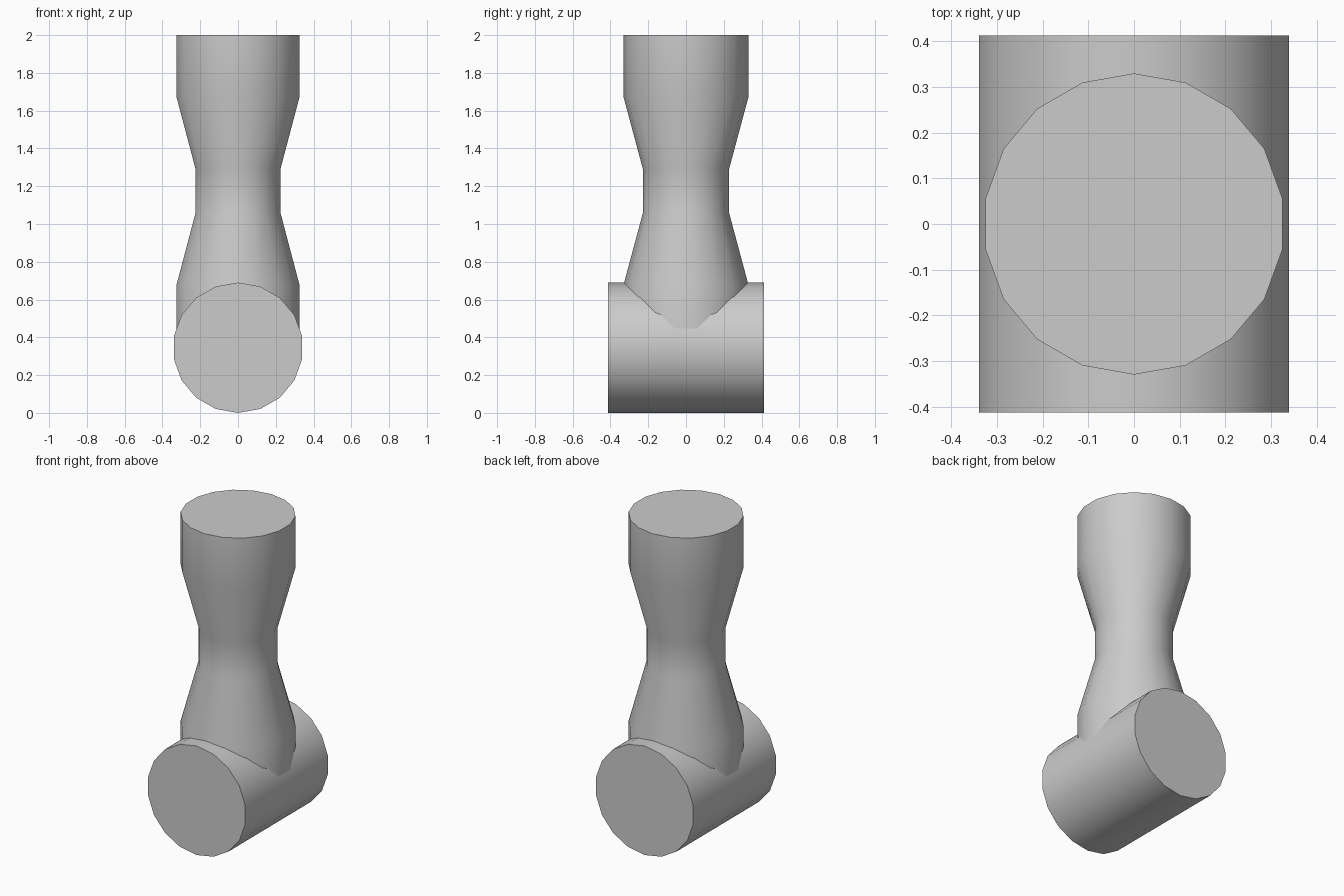
import bpy
import bmesh
from math import pi, sin, cos, radians
from mathutils import Matrix

SIDES = 18

cube = bpy.data.objects.get("Cube")
if cube:
    bpy.data.objects.remove(cube, do_unlink=True)

grey = bpy.data.materials.new("plain_grey")
grey.use_nodes = True
colour = (0.6, 0.6, 0.6, 1)
grey.diffuse_color = colour
grey.node_tree.nodes["Principled BSDF"].inputs["Base Color"].default_value = colour


def turned_part(name, profile, transform):
    """Closed solid turned about z from (radius, height) pairs, low to high."""
    bm = bmesh.new()
    rings = []
    for r, z in profile:
        angles = [pi / 2 + 2 * pi * i / SIDES for i in range(SIDES)]
        rings.append([bm.verts.new((r * cos(a), r * sin(a), z)) for a in angles])
    for low, high in zip(rings, rings[1:]):
        for i in range(SIDES):
            j = (i + 1) % SIDES
            bm.faces.new((low[i], low[j], high[j], high[i]))
    bm.faces.new(reversed(rings[0]))
    bm.faces.new(rings[-1])
    bm.transform(transform)
    mesh = bpy.data.meshes.new(name)
    bm.to_mesh(mesh)
    bm.free()
    mesh.materials.append(grey)
    part = bpy.data.objects.new(name, mesh)
    bpy.context.collection.objects.link(part)
    bpy.ops.object.select_all(action="DESELECT")
    part.select_set(True)
    bpy.context.view_layer.objects.active = part
    bpy.ops.object.shade_smooth_by_angle(angle=radians(30))
    return part


# Upright shaft with a narrowed waist, its foot sunk into the drum
turned_part("waisted_shaft",
            [(0.33, 0.345), (0.33, 0.68), (0.228, 1.06),
             (0.228, 1.29), (0.33, 1.67), (0.33, 2.0)],
            Matrix.Identity(4))

# Horizontal drum lying front to back
turned_part("cross_drum", [(0.345, -0.413), (0.345, 0.413)],
            Matrix.Translation((0, 0, 0.345)) @ Matrix.Rotation(pi / 2, 4, "X"))
